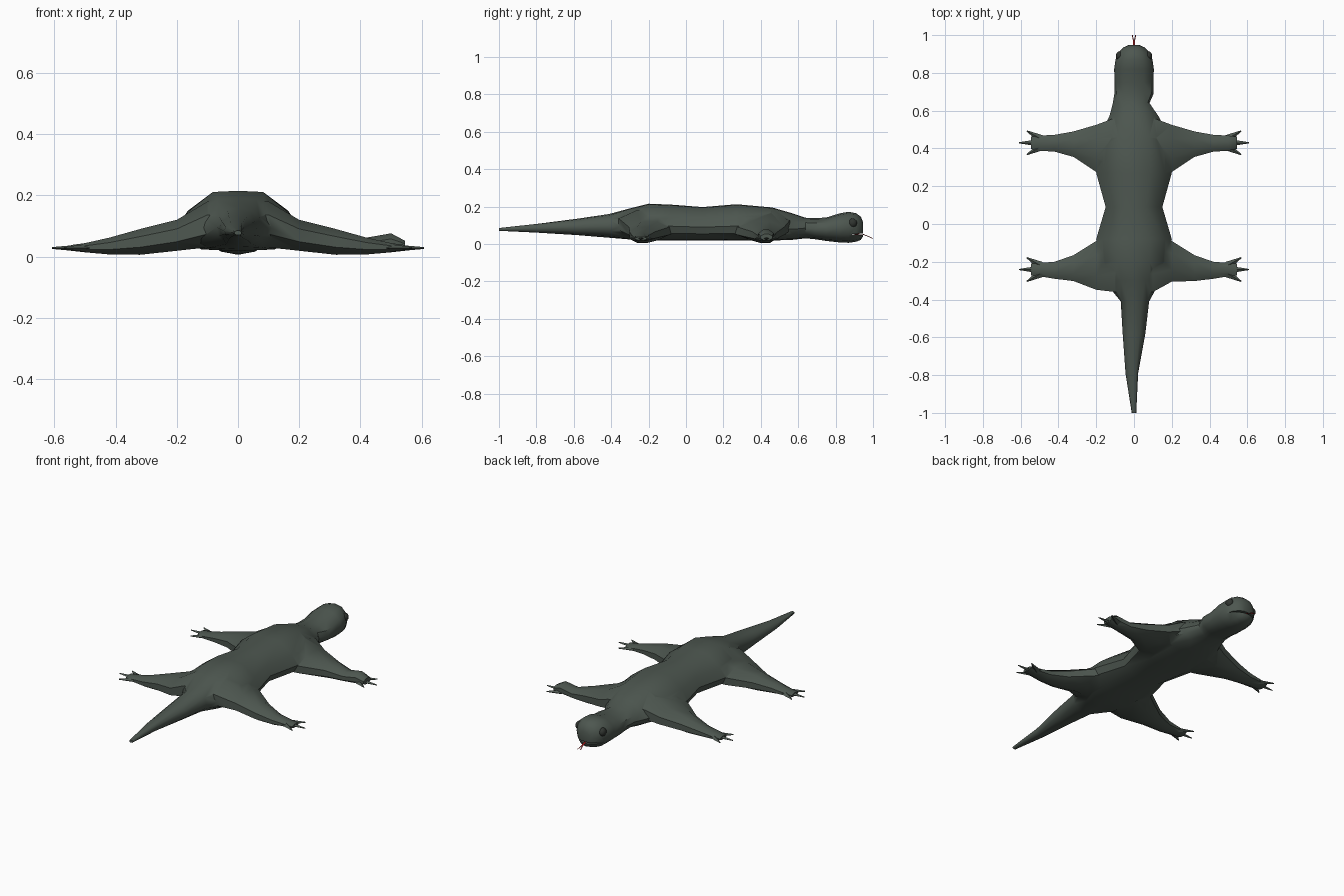
import bpy, bmesh, math
from mathutils import Vector

if "Cube" in bpy.data.objects:
    bpy.data.objects.remove(bpy.data.objects["Cube"])

def material(name, rgb):
    m = bpy.data.materials.new(name)
    m.diffuse_color = (*rgb, 1)
    m.use_nodes = True
    m.node_tree.nodes["Principled BSDF"].inputs["Base Color"].default_value = m.diffuse_color
    return m

SKIN = material("skin", (0.075, 0.095, 0.08))
DARK = material("eye_dark", (0.03, 0.035, 0.03))
RED = material("tongue_red", (0.35, 0.01, 0.01))

def smooth(ob, angle=38):
    for p in ob.data.polygons:
        p.use_smooth = True
    ob.data.set_sharp_from_angle(angle=math.radians(angle))

def finish(name, bm, mat):
    bmesh.ops.recalc_face_normals(bm, faces=bm.faces)
    me = bpy.data.meshes.new(name)
    bm.to_mesh(me)
    bm.free()
    ob = bpy.data.objects.new(name, me)
    me.materials.append(mat)
    bpy.context.collection.objects.link(ob)
    return ob

def loft(name, rings, mat=SKIN):
    """Skin a list of equal-length rings and cap both ends."""
    bm = bmesh.new()
    vs = [[bm.verts.new(p) for p in r] for r in rings]
    n = len(vs[0])
    for a, b in zip(vs, vs[1:]):
        for i in range(n):
            j = (i + 1) % n
            bm.faces.new((a[i], a[j], b[j], b[i]))
    bm.faces.new(vs[0])
    bm.faces.new(vs[-1])
    return finish(name, bm, mat)

def boolean(target, tool, op):
    """Merge or cut, then drop the helper."""
    m = target.modifiers.new(op, 'BOOLEAN')
    m.operation, m.object, m.solver = op, tool, 'EXACT'
    bpy.context.view_layer.objects.active = target
    bpy.ops.object.modifier_apply(modifier=m.name)
    bpy.data.objects.remove(tool)

# Trunk, tail, neck and head: y, left width, right width, bottom, top
trunk = [(-1.0, .012, .012, .07, .085), (-.79, .045, .022, .06, .108),
         (-.58, .06, .06, .047, .135), (-.41, .07, .08, .033, .16),
         (-.30, .16, .14, .024, .19), (-.20, .19, .19, .018, .215),
         (-.08, .2, .2, .018, .21), (.09, .15, .15, .018, .197),
         (.27, .2, .2, .018, .212), (.46, .19, .19, .018, .195),
         (.57, .13, .13, .022, .163), (.64, .112, .082, .03, .14),
         (.69, .104, .104, .025, .138), (.75, .103, .103, .016, .141)]
head = [(.82, .105, .105, .008, .163), (.87, .098, .098, .006, .172),
        (.91, .08, .08, .012, .164), (.935, .056, .056, .022, .145),
        (.947, .03, .03, .04, .115)]
FLAT = [(0, 0), (.6, .03), (.92, .2), (1, .4), (.82, .68), (.43, .98), (0, 1)]
ROUND = [(0, 0), (.55, .06), (.9, .26), (1, .5), (.88, .76), (.5, .95), (0, 1)]

def section(y, wl, wr, z0, z1, prof):
    h = z1 - z0
    right = [Vector((u * wr, y, z0 + v * h)) for u, v in prof]
    left = [Vector((-u * wl, y, z0 + v * h)) for u, v in prof[1:-1]]
    return right + left[::-1]

body = loft("lizard_body",
            [section(*s, ROUND if s[0] > .6 or s[0] < -.4 else FLAT) for s in trunk]
            + [section(*s, ROUND) for s in head])

# Legs: x, y min, y max, bottom, top
front = [(.04, .2, .56, .04, .17), (.12, .22, .555, .03, .165),
         (.2, .275, .525, .019, .12), (.32, .355, .49, .006, .09),
         (.42, .383, .472, .007, .062), (.50, .388, .468, .014, .044),
         (.545, .398, .462, .019, .038)]
hind = [(.04, -.36, -.04, .04, .18), (.1, -.36, -.03, .03, .18),
        (.2, -.305, -.09, .019, .12), (.32, -.302, -.165, .006, .09),
        (.42, -.29, -.2, .007, .062), (.50, -.277, -.206, .014, .044),
        (.545, -.272, -.21, .019, .038)]

def leg(name, side, spec, yc):
    rings = []
    for x, y0, y1, z0, z1 in spec:
        ring = []
        for k in range(8):
            a = math.pi * (k + .5) / 4
            f = 1 / math.cos(math.pi / 8)
            ring.append((side * x, (y0 + y1) / 2 + f * math.cos(a) * (y1 - y0) / 2,
                         (z0 + z1) / 2 + f * math.sin(a) * (z1 - z0) / 2))
        rings.append(ring)
    boolean(body, loft(name, rings), 'UNION')
    # Three pointed toes
    for d in (-1, 0, 1):
        base = (.495, yc + d * .022)
        tip = (.608 if d == 0 else .568, yc + d * .063)
        rings = []
        for (x, y), r, h in ((base, .021, .013), (tip, .003, .003)):
            dx, dy = tip[0] - base[0], tip[1] - base[1]
            n = math.hypot(dx, dy)
            px, py = -dy / n * r, dx / n * r
            rings.append([(side * (x + px), y + py, .028), (side * x, y, .028 + h),
                          (side * (x - px), y - py, .028), (side * x, y, .028 - h)])
        boolean(body, loft("toe", rings), 'UNION')

# The right front foot has a raised knuckle, the left hind thigh is fuller
raised = [(x, a, b, c, .076 if x == .5 else .052 if x == .545 else d)
          for x, a, b, c, d in front]
fuller = [(x, -.348 if x == .2 else a, b, c, d) for x, a, b, c, d in hind]
leg("front_leg_right", 1, raised, .43)
leg("front_leg_left", -1, front, .43)
leg("hind_leg_right", 1, hind, -.241)
leg("hind_leg_left", -1, fuller, -.241)

# Mouth slit
slit = loft("mouth_cutter", [[(s * .12, .885, .052), (s * .12, .97, .045),
                              (s * .12, .97, .058)] for s in (-1, 1)])
boolean(body, slit, 'DIFFERENCE')
smooth(body)

# Eyes
for name, s in (("eye_right", 1), ("eye_left", -1)):
    bm = bmesh.new()
    bmesh.ops.create_uvsphere(bm, u_segments=14, v_segments=10, radius=.024)
    for v in bm.verts:
        v.co = Vector((v.co.x * .8 + s * .077, v.co.y + .89, v.co.z + .112))
    smooth(finish(name, bm, DARK), 60)

# Forked tongue
def strip(name, pts, w):
    loft(name, [[(x - w, y, z), (x, y, z + .002), (x + w, y, z), (x, y, z - .002)]
                for x, y, z in pts], RED)

strip("tongue", [(0, .90, .053), (0, .945, .052), (0, .975, .04)], .006)
for name, s in (("tongue_fork_right", 1), ("tongue_fork_left", -1)):
    strip(name, [(s * .003, .972, .041), (s * .009, 1.0, .029)], .0025)
